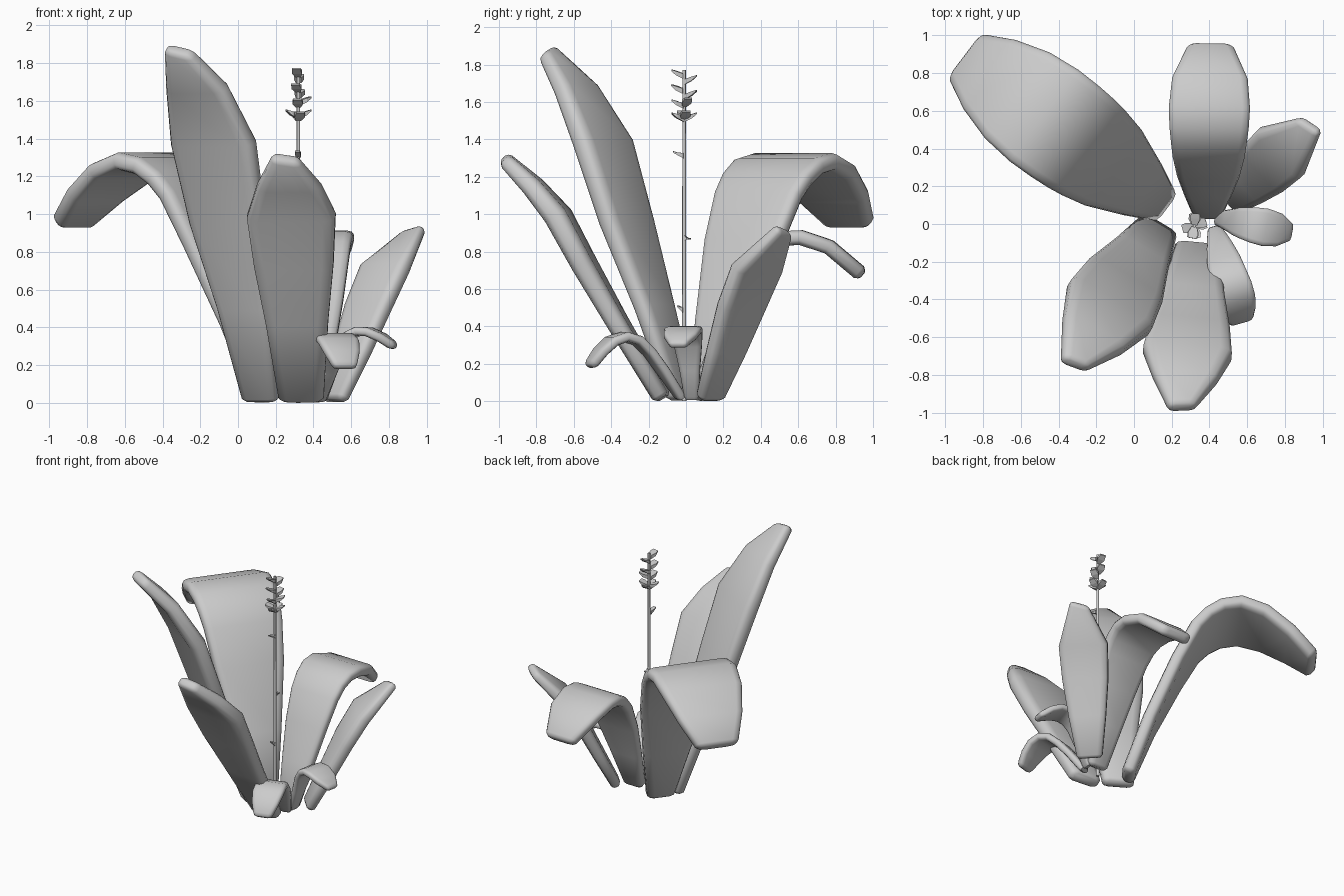
import bpy, bmesh, math
from mathutils import Vector

if "Cube" in bpy.data.objects:
    bpy.data.objects.remove(bpy.data.objects["Cube"])


def finish(name, bm):
    bmesh.ops.recalc_face_normals(bm, faces=bm.faces)
    me = bpy.data.meshes.new(name)
    bm.to_mesh(me)
    bm.free()
    ob = bpy.data.objects.new(name, me)
    bpy.context.collection.objects.link(ob)
    return ob


def smooth(ob, angle):
    bpy.ops.object.select_all(action='DESELECT')
    ob.select_set(True)
    bpy.context.view_layer.objects.active = ob
    bpy.ops.object.shade_smooth_by_angle(angle=math.radians(angle))


# Leaf: a thick rounded slab swept along an arching profile (reach, height, half width)
# bulge thickens the inner face where the leaf is widest, skew slants the tip
def leaf(name, base, heading, thick, profile, bulge=0, skew=0):
    a = math.radians(heading)
    out = Vector((math.cos(a), math.sin(a), 0))
    side = Vector((-out.y, out.x, 0))
    pts = [Vector((base[0], base[1], 0)) + out * r + Vector((0, 0, z)) for r, z, w in profile]
    n = len(pts)
    wmax = max(w for r, z, w in profile)
    wmin = min(w for r, z, w in profile)
    bm = bmesh.new()

    def ring(c, nrm, w, t, slant=Vector()):
        b = min(t, w * .5)
        sec = [(w, t * .4), (w - b * .3, t * .8), (w - b, t), (-w + b, t), (-w + b * .3, t * .8), (-w, t * .4)]
        sec += [(-x, -y) for x, y in sec]
        return [bm.verts.new(c + side * x + nrm * y - slant * x) for x, y in sec]

    rings = []
    for i, (p, (r, z, w)) in enumerate(zip(pts, profile)):
        tan = (pts[min(i + 1, n - 1)] - pts[max(i - 1, 0)]).normalized()
        nrm = side.cross(tan)
        inward = nrm if nrm.dot(out) < 0 else -nrm
        extra = bulge * (w - wmin) / (wmax - wmin)
        h = (thick + extra) / 2
        p = p + inward * extra / 2
        if i == 0:
            rings.append(ring(p - tan * .02, nrm, w * .8, h * .6))
        slant = tan * skew if i == n - 1 else Vector()
        rings.append(ring(p, nrm, w, h, slant))
        if i == n - 1:
            rings.append(ring(p + tan * .018, nrm, w * .85, h * .7, slant))
            rings.append(ring(p + tan * .025, nrm, w * .6, h * .4, slant))
    for r0, r1 in zip(rings, rings[1:]):
        for k in range(12):
            bm.faces.new((r0[k], r0[(k + 1) % 12], r1[(k + 1) % 12], r1[k]))
    bm.faces.new(rings[0])
    bm.faces.new(rings[-1])
    smooth(finish(name, bm), 60)


# Large leaves
leaf("back_left_drooping_leaf", (.14, .11), 143, .095,
     [(0, .03, .10), (.14, .42, .17), (.33, .85, .25), (.46, 1.10, .28), (.54, 1.19, .292),
      (.64, 1.255, .3), (.77, 1.28, .303), (.94, 1.225, .285), (1.12, 1.10, .23), (1.265, .965, .155)])
leaf("front_left_tall_leaf", (.12, -.03), 238.8, .08,
     [(0, .03, .11), (.17, .5, .16), (.35, .95, .225), (.5, 1.37, .25), (.66, 1.66, .18), (.82, 1.85, .08)],
     .04, .3)
leaf("front_leaf", (.335, -.14), 264.5, .08,
     [(0, .03, .12), (.24, .42, .165), (.42, .72, .21), (.565, .98, .235), (.69, 1.14, .17), (.82, 1.28, .08)],
     .045, .2)
leaf("back_drooping_leaf", (.39, .065), 89, .08,
     [(0, .03, .08), (.1, .3, .125), (.2, .55, .165), (.3, .745, .19), (.37, .825, .2),
      (.45, .87, .21), (.55, .875, .215), (.7, .825, .2), (.86, .69, .125)])
leaf("right_back_leaf", (.515, .135), 43, .065,
     [(0, .03, .09), (.13, .27, .13), (.25, .5, .16), (.37, .7, .17), (.555, .895, .07)], .03, .35)

# Small curled leaves
leaf("right_small_leaf", (.45, .03), -11, .047,
     [(0, .03, .04), (.05, .17, .055), (.1, .3, .075), (.14, .355, .085), (.19, .38, .095),
      (.25, .376, .1), (.32, .345, .088), (.37, .31, .055)])
leaf("front_small_leaf", (.43, -.035), -74, .052,
     [(0, .03, .04), (.09, .16, .07), (.17, .26, .09), (.24, .325, .1), (.31, .345, .11),
      (.38, .32, .11), (.44, .265, .095), (.485, .205, .07)])

# Flower stalk
SX, SY = .32, -.01
bm = bmesh.new()
bmesh.ops.create_cone(bm, cap_ends=True, segments=8, radius1=.012, radius2=.009, depth=1.77)
stalk = finish("flower_stalk", bm)
stalk.location = (SX, SY, .885)
smooth(stalk, 50)


# Bracts and blossoms: flared wedges pointing outward and upward
def wedge(name, z, heading, reach, width, rise=.025):
    a = math.radians(heading)
    out = Vector((math.cos(a), math.sin(a), 0))
    side = Vector((-out.y, out.x, 0))
    c = Vector((SX, SY, z))
    bm = bmesh.new()
    rows = []
    for r, w, lo, hi in ((.004, .014, -.016, .012), (reach * .6, width / 2, rise * .1, rise),
                         (reach, width * .4, rise, rise + .008)):
        rows.append([bm.verts.new(c + out * r + side * s * w + Vector((0, 0, q)))
                     for s, q in ((-1, lo), (1, lo), (1, hi), (-1, hi))])
    for r0, r1 in zip(rows, rows[1:]):
        for k in range(4):
            bm.faces.new((r0[k], r0[(k + 1) % 4], r1[(k + 1) % 4], r1[k]))
    bm.faces.new(rows[0])
    bm.faces.new(rows[-1])
    finish(name, bm)


for i, (z, ang) in enumerate([(1.74, -100), (1.71, 85), (1.66, -105), (1.63, 80), (1.59, 20),
                              (1.58, -95), (1.52, 10), (1.52, 195), (1.51, -80), (1.51, 95)]):
    wedge(f"blossom_{i + 1}", z, ang, .066, .055)
wedge("upper_bract", 1.315, -95, .06, .03, .015)
wedge("lower_bract", .875, 80, .035, .03, -.01)
wedge("base_bract", .49, -110, .035, .03, .015)
